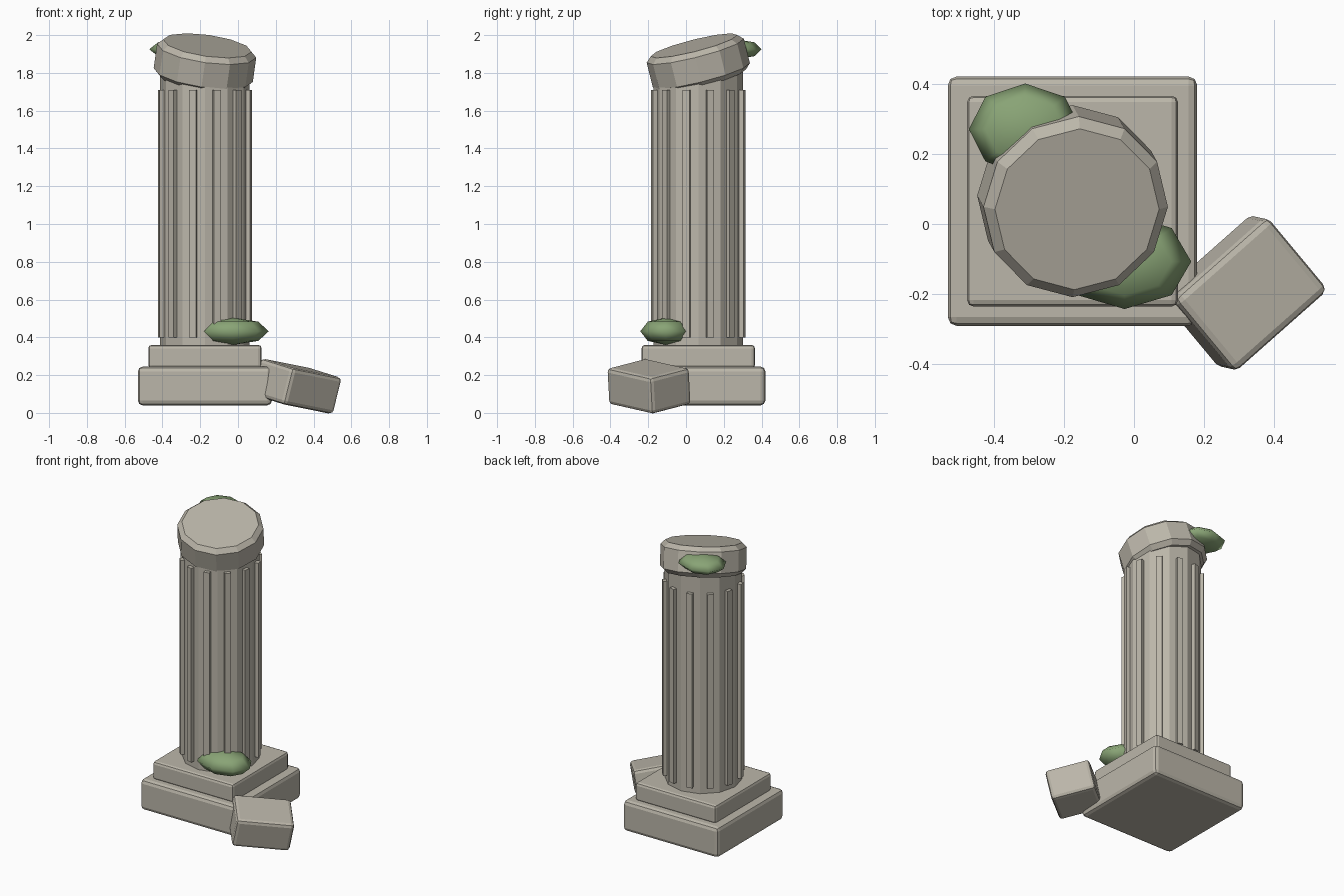
import bpy, bmesh
from math import radians, pi
from mathutils import Matrix, Vector, Euler

if "Cube" in bpy.data.objects:
    bpy.data.objects.remove(bpy.data.objects["Cube"])

CX, CY = -0.175, 0.065          # column axis


def material(name, rgb):
    m = bpy.data.materials.new(name)
    m.diffuse_color = (*rgb, 1)
    m.use_nodes = True
    m.node_tree.nodes["Principled BSDF"].inputs["Base Color"].default_value = m.diffuse_color
    return m


STONE = material("stone", (0.50, 0.47, 0.40))
MOSS = material("moss", (0.25, 0.37, 0.18))


def finish(name, bm, mat, matrix=None, bevel=0, segments=1, smooth=False):
    me = bpy.data.meshes.new(name)
    for f in bm.faces:
        f.smooth = smooth
    bm.to_mesh(me)
    bm.free()
    me.materials.append(mat)
    ob = bpy.data.objects.new(name, me)
    bpy.context.collection.objects.link(ob)
    if matrix is not None:
        ob.matrix_world = matrix
    if bevel:
        mod = ob.modifiers.new("worn_edges", 'BEVEL')
        mod.width = bevel
        mod.segments = segments
        mod.limit_method = 'ANGLE'
        mod.angle_limit = radians(40)
    return ob


def box(name, size, matrix, bevel, segments=2):
    bm = bmesh.new()
    bmesh.ops.create_cube(bm, size=1, matrix=Matrix.Diagonal((*size, 1)))
    return finish(name, bm, STONE, matrix, bevel, segments)


def drum(name, radius, height, matrix, bevel=0):
    bm = bmesh.new()
    bmesh.ops.create_cone(bm, cap_ends=True, segments=12, radius1=radius,
                          radius2=radius, depth=height,
                          matrix=Matrix.Rotation(pi / 2, 4, 'Z'))
    return finish(name, bm, STONE, matrix, bevel)


def moss(name, centre, radii):
    bm = bmesh.new()
    bmesh.ops.create_uvsphere(bm, u_segments=8, v_segments=4, radius=1,
                              matrix=Matrix.Diagonal((*radii, 1)))
    return finish(name, bm, MOSS, Matrix.Translation(centre), smooth=True)


# Stepped plinth
box("base_slab", (0.71, 0.71, 0.205),
    Matrix.Translation((CX, CY, 0.1425)), 0.025)
box("plinth_step", (0.60, 0.60, 0.125),
    Matrix.Translation((CX, CY, 0.2975)), 0.018)

# Shaft
drum("shaft", 0.237, 1.47, Matrix.Translation((CX, CY, 1.085)))

# Raised ribs around the shaft
bm = bmesh.new()
for i in range(12):
    turn = Matrix.Rotation(radians(15 + 30 * i), 4, 'Z')
    bmesh.ops.create_cube(bm, size=1, matrix=turn
                          @ Matrix.Translation((0.2315, 0, 0))
                          @ Matrix.Diagonal((0.043, 0.038, 1.31, 1)))
finish("shaft_ribs", bm, STONE, Matrix.Translation((CX, CY, 1.055)))

# Tilted broken top drum
tilt = Euler((radians(14), radians(8), 0)).to_matrix().to_4x4()
drum("broken_top", 0.265, 0.19,
     Matrix.Translation((CX, CY, 1.853)) @ tilt, 0.028)

# Fallen block leaning against the base
lean = Euler((radians(3), radians(14), 0)).to_matrix().to_4x4()
box("fallen_block", (0.36, 0.28, 0.20),
    Matrix.Translation((0.312, -0.196, 0.141)) @ lean
    @ Matrix.Rotation(radians(41), 4, 'Z'), 0.022)

# Moss clumps
moss("lower_moss", (-0.027, -0.107, 0.432), (0.19, 0.135, 0.072))
moss("upper_moss", (-0.31, 0.27, 1.925), (0.16, 0.13, 0.052))
